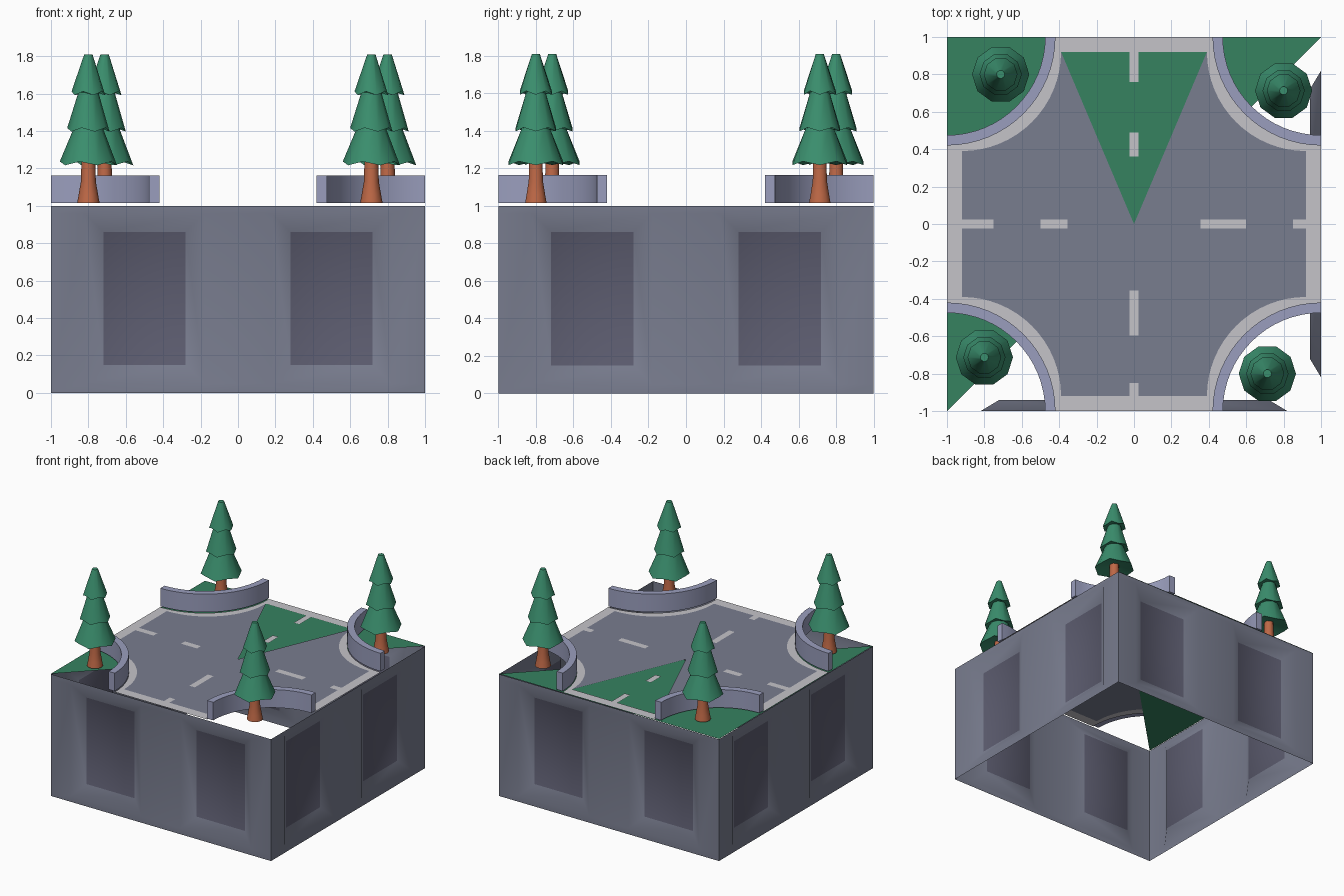
import bpy, bmesh, math
from mathutils import Matrix, Vector

if "Cube" in bpy.data.objects:
    bpy.data.objects.remove(bpy.data.objects["Cube"])


def mat(name, r, g, b):
    lin = [((c / 255 + 0.055) / 1.055) ** 2.4 for c in (r, g, b)]
    m = bpy.data.materials.new(name)
    m.diffuse_color = (*lin, 1)
    m.use_nodes = True
    m.node_tree.nodes["Principled BSDF"].inputs["Base Color"].default_value = m.diffuse_color
    return m


ASPHALT = mat("asphalt grey", 121, 125, 143)
PANEL = mat("panel grey", 92, 92, 111)
LINE = mat("line white", 197, 196, 201)
GRASS = mat("grass green", 54, 130, 96)
LEAF = mat("leaf green", 58, 142, 109)
KERB = mat("kerb lavender", 154, 158, 189)
BARK = mat("bark brown", 190, 104, 70)


def finish(name, bm, mats, smooth=None, recalc=True):
    if recalc:
        bmesh.ops.recalc_face_normals(bm, faces=bm.faces)
    me = bpy.data.meshes.new(name)
    bm.to_mesh(me)
    bm.free()
    ob = bpy.data.objects.new(name, me)
    bpy.context.collection.objects.link(ob)
    for m in mats:
        me.materials.append(m)
    if smooth:
        bpy.ops.object.select_all(action='DESELECT')
        ob.select_set(True)
        bpy.context.view_layer.objects.active = ob
        bpy.ops.object.shade_smooth_by_angle(angle=math.radians(smooth))
    return ob


def face(bm, pts, idx=0):
    f = bm.faces.new([bm.verts.new(p) for p in pts])
    f.material_index = idx
    return f


def turn(p, k):
    return Matrix.Rotation(k * math.pi / 2, 4, 'Z') @ Vector(p)


# Walls: open sheet box, two bevelled recessed panels on every side
XS, ZS, DEPTH = [-1, -.82, -.18, .18, .82, 1], [0, .05, .96, 1], .06
bm = bmesh.new()
for k in range(4):
    for i in range(5):
        for j in range(3):
            x0, x1, z0, z1 = XS[i], XS[i + 1], ZS[j], ZS[j + 1]
            rim = [(x0, -1, z0), (x1, -1, z0), (x1, -1, z1), (x0, -1, z1)]
            if i in (1, 3) and j == 1:
                y = -1 + DEPTH
                inn = [(x0 + .1, y, .15), (x1 - .1, y, .15), (x1 - .1, y, .86), (x0 + .1, y, .86)]
                for a in range(4):
                    b = (a + 1) % 4
                    face(bm, [turn(p, k) for p in (rim[a], rim[b], inn[b], inn[a])])
                face(bm, [turn(p, k) for p in inn], 1)
            else:
                face(bm, [turn(p, k) for p in rim])
bmesh.ops.remove_doubles(bm, verts=bm.verts, dist=1e-4)
finish("walls", bm, [ASPHALT, PANEL], 40, recalc=False)


# Outlines of the crossroads: four concave quarter arcs
N = 16


def arc(c, r, z):
    return [Vector((c + r * math.cos(a), c + r * math.sin(a), z))
            for a in (math.radians(270 - 90 * t / N) for t in range(N + 1))]


def outline(c, r, z):
    return [turn(p, k) for k in range(4) for p in arc(c, r, z)]


ROAD_Z = 1.008
inner, outer = outline(.92, .53, ROAD_Z), outline(1, .58, ROAD_Z)

# Road surface: fan round the centre, with the back wedge left open
bm = bmesh.new()
for i in range(len(inner)):
    if i != N:
        face(bm, [(0, 0, ROAD_Z), inner[i], inner[(i + 1) % len(inner)]])
bmesh.ops.remove_doubles(bm, verts=bm.verts, dist=1e-4)
finish("road", bm, [ASPHALT], recalc=False)

# Pale border round the road
bm = bmesh.new()
for i in range(len(inner)):
    j = (i + 1) % len(inner)
    face(bm, [inner[i], outer[i], outer[j], inner[j]])
bmesh.ops.remove_doubles(bm, verts=bm.verts, dist=1e-4)
finish("road_border", bm, [LINE], recalc=False)

# Centre dashes: (start, end) along y, then along x
bm = bmesh.new()
W, DZ = .025, ROAD_Z + .003
for a, b in ((.76, .93), (.36, .49), (-.595, -.355), (-.93, -.85)):
    face(bm, [(-W, a, DZ), (W, a, DZ), (W, b, DZ), (-W, b, DZ)])
for a, b in ((-.93, -.75), (-.5, -.355), (.355, .6), (.85, .93)):
    face(bm, [(a, -W, DZ), (b, -W, DZ), (b, W, DZ), (a, W, DZ)])
finish("lane_dashes", bm, [LINE], recalc=False)

# Grass: one half of the square, lying just under the road
bm = bmesh.new()
face(bm, [(-1, -1, 1.003), (1, 1, 1.003), (-1, 1, 1.003)])
finish("grass", bm, [GRASS], recalc=False)

# Curved low walls at the corners
for k in range(4):
    bm = bmesh.new()
    rings = [arc(1, r, z) for r, z in ((.58, 1.015), (.58, 1.163), (.525, 1.163), (.525, 1.015))]
    cols = [[bm.verts.new(turn(ring[t], k)) for ring in rings] for t in range(N + 1)]
    for t in range(N):
        for a in range(4):
            b = (a + 1) % 4
            bm.faces.new([cols[t][a], cols[t][b], cols[t + 1][b], cols[t + 1][a]])
    bm.faces.new(cols[0])
    bm.faces.new(cols[-1])
    finish(f"kerb_wall_{k + 1}", bm, [KERB], 40)


def lathe(name, profile, sides, m, centre, wave=()):
    """Turned shape; rings listed in wave get a zigzag rim."""
    bm = bmesh.new()
    rings = []
    for n, (r, z) in enumerate(profile):
        ring = []
        for s in range(sides):
            a = 2 * math.pi * s / sides
            dz = (.01 if s % 2 else -.01) if n in wave else 0
            ring.append(bm.verts.new((centre.x + r * math.cos(a), centre.y + r * math.sin(a), z + dz)))
        rings.append(ring)
    for lo, hi in zip(rings, rings[1:]):
        for s in range(sides):
            t = (s + 1) % sides
            bm.faces.new([lo[s], lo[t], hi[t], hi[s]])
    bm.faces.new(rings[0])
    bm.faces.new(rings[-1])
    finish(name, bm, [m], 50)


# Trees: flared trunk and three-tier foliage
TRUNK = [(.06, 1.015), (.052, 1.06), (.04, 1.13), (.036, 1.27)]
TIERS = [(.03, 1.26), (.153, 1.227), (.078, 1.415), (.113, 1.407),
         (.054, 1.605), (.09, 1.602), (.022, 1.81)]
for k in range(4):
    c = turn((.713, -.80, 0), k)
    lathe(f"tree_trunk_{k + 1}", TRUNK, 10, BARK, c)
    lathe(f"tree_foliage_{k + 1}", TIERS, 10, LEAF, c, wave=(1, 3, 5))
